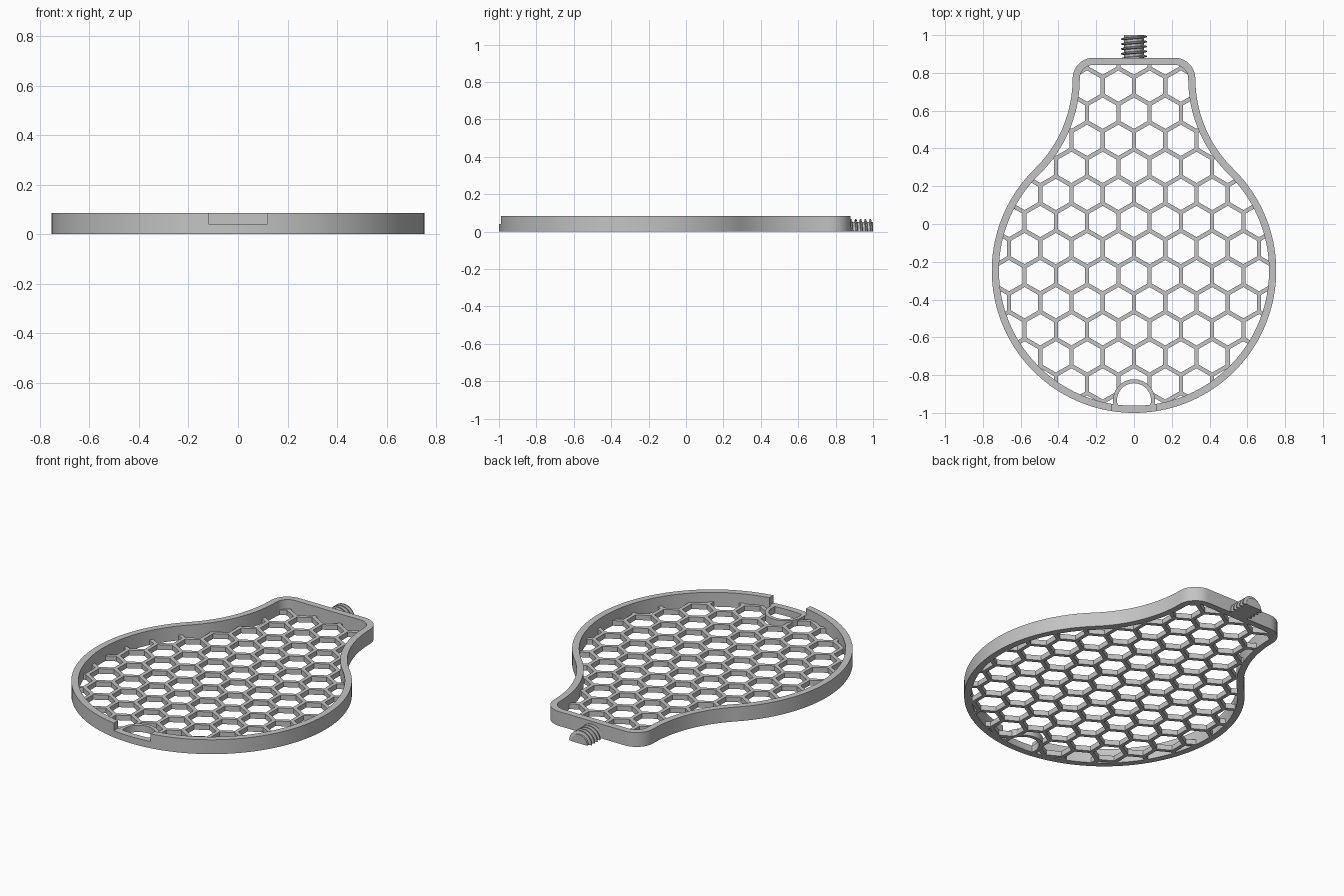
import bpy
import bmesh
from math import sin, cos, pi, sqrt, asin, radians

cube = bpy.data.objects.get("Cube")
if cube:
    bpy.data.objects.remove(cube, do_unlink=True)

HEIGHT, WALL = 0.085, 0.038
GRID_HEIGHT, NOTCH_FLOOR = 0.03, 0.04
PITCH, BAR = 0.1655, 0.022

grey = bpy.data.materials.new("plain_grey")
grey.use_nodes = True
grey.diffuse_color = (0.55, 0.55, 0.55, 1)
grey.node_tree.nodes["Principled BSDF"].inputs["Base Color"].default_value = grey.diffuse_color


def finish(bm, name):
    bmesh.ops.recalc_face_normals(bm, faces=bm.faces)
    mesh = bpy.data.meshes.new(name)
    bm.to_mesh(mesh)
    bm.free()
    obj = bpy.data.objects.new(name, mesh)
    bpy.context.collection.objects.link(obj)
    mesh.materials.append(grey)
    return obj


def select(obj):
    bpy.ops.object.select_all(action='DESELECT')
    obj.select_set(True)
    bpy.context.view_layer.objects.active = obj


def smooth(obj):
    select(obj)
    bpy.ops.object.shade_smooth_by_angle(angle=radians(30))


def cut(obj, cutter):
    cutter.hide_render = True
    mod = obj.modifiers.new("cut", 'BOOLEAN')
    mod.operation, mod.solver, mod.object = 'DIFFERENCE', 'EXACT', cutter
    select(obj)
    bpy.ops.object.modifier_apply(modifier=mod.name)
    bpy.data.objects.remove(cutter, do_unlink=True)


def arc(cx, cy, r, a, b, n):
    return [(cx + r * cos(a + (b - a) * i / n), cy + r * sin(a + (b - a) * i / n))
            for i in range(n + 1)]


def prism(bm, points, z0, z1):
    low = [bm.verts.new((x, y, z0)) for x, y in points]
    high = [bm.verts.new((x, y, z1)) for x, y in points]
    bm.faces.new(low)
    bm.faces.new(high)
    for i in range(len(points)):
        j = (i + 1) % len(points)
        bm.faces.new((low[i], low[j], high[j], high[i]))


def sweep(bm, sections):
    # Joins closed cross-sections and caps both ends
    rings = [[bm.verts.new(p) for p in s] for s in sections]
    for a, b in zip(rings, rings[1:]):
        for i in range(len(a)):
            j = (i + 1) % len(a)
            bm.faces.new((a[i], a[j], b[j], b[i]))
    bm.faces.new(rings[0])
    bm.faces.new(rings[-1])


def outline(inset):
    # Bulb contour: round body, concave neck and rounded shoulders
    body, cy, neck_x, neck_y, corner = 0.753, -0.247, 0.325, 0.77, 0.11
    rise = neck_y - cy
    flare = (rise ** 2 + neck_x ** 2 - body ** 2) / (2 * (body - neck_x))
    turn = asin(rise / (body + flare))
    half = arc(0, cy, body - inset, -pi / 2, turn, 56)
    half += arc(neck_x + flare, neck_y, flare + inset, pi + turn, pi, 20)[1:]
    half += arc(neck_x - corner, neck_y, corner - inset, 0, pi / 2, 10)[1:]
    return half + [(-x, y) for x, y in reversed(half[1:])]


# Raised rim with a notch at the front
bm = bmesh.new()
loops = [[bm.verts.new((x, y, z)) for x, y in outline(d)]
         for d, z in ((0, 0), (0, HEIGHT), (WALL, HEIGHT), (WALL, 0))]
count = len(loops[0])
for k in range(4):
    a, b = loops[k], loops[(k + 1) % 4]
    for i in range(count):
        j = (i + 1) % count
        bm.faces.new((a[i], a[j], b[j], b[i]))
rim = finish(bm, "rim")
bm = bmesh.new()
prism(bm, [(-0.12, -1.1), (0.12, -1.1), (0.12, -0.9), (-0.12, -0.9)], NOTCH_FLOOR, 0.2)
cut(rim, finish(bm, "notch_cutter"))
smooth(rim)

# Honeycomb floor
bm = bmesh.new()
prism(bm, outline(WALL - 0.002), 0, GRID_HEIGHT)
honeycomb = finish(bm, "honeycomb_floor")
bm = bmesh.new()
hole = (PITCH - BAR) / sqrt(3)
for row in range(-1, 13):
    for col in range(-6, 7):
        cx = (col + (0.5 if row % 2 == 0 else 0)) * PITCH
        cy = 0.73 - row * PITCH * sqrt(3) / 2
        prism(bm, arc(cx, cy, hole, pi / 6, pi / 6 + 2 * pi, 6)[:-1], -0.1, 0.1)
cut(honeycomb, finish(bm, "cell_cutter"))

# Finger arch behind the notch
ARCH_Y = -0.933
bm = bmesh.new()
prism(bm, arc(0, ARCH_Y, 0.1, 0, 2 * pi, 40)[:-1], -0.1, 0.1)
cut(honeycomb, finish(bm, "arch_cutter"))
bm = bmesh.new()
start, end = radians(-16), radians(196)
inner = arc(0, ARCH_Y, 0.09, start, end, 30)
outer = arc(0, ARCH_Y, 0.111, start, end, 30)
sweep(bm, [[(*p, 0), (*q, 0), (*q, NOTCH_FLOOR), (*p, NOTCH_FLOOR)]
           for p, q in zip(inner, outer)])
smooth(finish(bm, "finger_arch"))

# Half-round screw stub at the back
CORE, CREST, LEAD = 0.052, 0.069, 0.026
bm = bmesh.new()
sweep(bm, [[(x, y, z) for x, z in arc(0, 0, CORE, 0, pi, 24)] for y in (0.86, 1.0)])
smooth(finish(bm, "screw_core"))

# Slanted thread ridges
bm = bmesh.new()
profile = [(CORE - 0.004, -0.008), (CREST, -0.003), (CREST, 0.003), (CORE - 0.004, 0.008)]
for turn in range(5):
    sections = []
    for i in range(25):
        a = pi * i / 24
        y = 0.992 - turn * LEAD - LEAD * a / (2 * pi)
        sections.append([(r * cos(a), y + dy, r * sin(a)) for r, dy in profile])
    sweep(bm, sections)
smooth(finish(bm, "screw_thread"))
